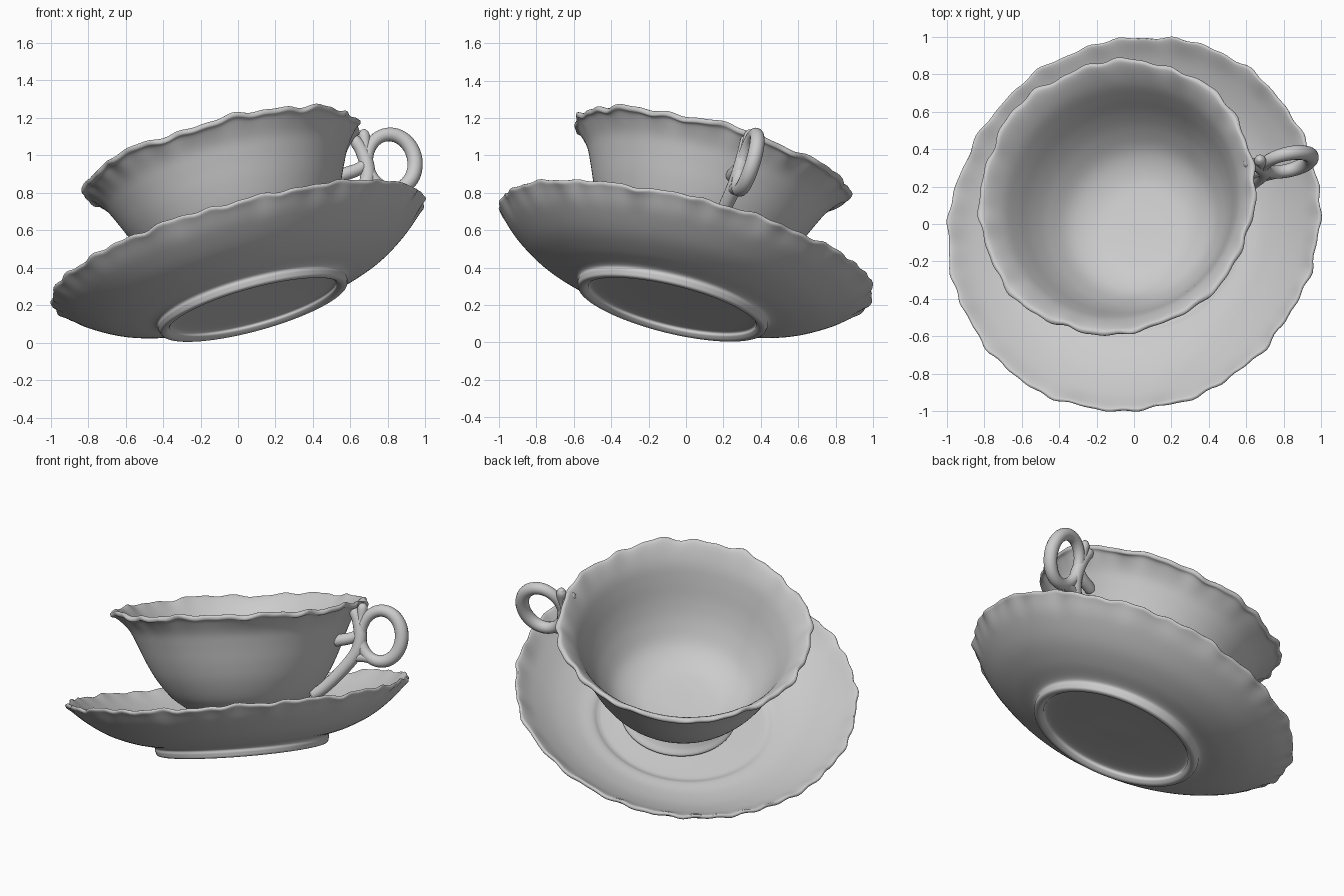
import bpy, bmesh, math, random
from mathutils import Vector, Matrix

if "Cube" in bpy.data.objects:
    bpy.data.objects.remove(bpy.data.objects["Cube"])

random.seed(4)
SEG = 216


def frame(origin, axis):
    """Tilted local frame whose z runs along the axis."""
    q = Vector((0, 0, 1)).rotation_difference(Vector(axis).normalized())
    return Matrix.Translation(origin) @ q.to_matrix().to_4x4()


def spline(pts, n):
    """Smooth Catmull-Rom curve through the points."""
    p = [Vector(v) for v in pts]
    p = [2 * p[0] - p[1]] + p + [2 * p[-1] - p[-2]]
    out = []
    for i in range(1, len(p) - 2):
        a, b, c, d = p[i - 1:i + 3]
        for k in range(n):
            t = k / n
            out.append(0.5 * (2 * b + (c - a) * t + (2 * a - 5 * b + 4 * c - d) * t * t
                              + (3 * b - a - 3 * c + d) * t ** 3))
    return out + [p[-2]]


def scallop_wave(lobes):
    """Irregular scalloped edge as a sum of seeded waves."""
    terms = [(k, a, random.uniform(0, 6.28)) for k, a in lobes]
    return lambda t: sum(a * math.sin(k * t + ph) for k, a, ph in terms)


def finish(bm, name, matrix):
    bmesh.ops.recalc_face_normals(bm, faces=bm.faces)
    me = bpy.data.meshes.new(name)
    bm.to_mesh(me)
    bm.free()
    ob = bpy.data.objects.new(name, me)
    ob.matrix_world = matrix
    bpy.context.collection.objects.link(ob)
    for f in me.polygons:
        f.use_smooth = True
    return ob


def lathe(name, profile, matrix, edge_r, fade, wave_r, wave_h, sag=0.0):
    """Revolve a profile from axis to axis, ruffling the rim; sag lowers its far side."""
    bm = bmesh.new()
    prof = spline(profile, 5)
    rings = []
    for p in prof[1:-1]:
        w = max(0.0, 1 - (edge_r - p.x) / fade) ** 2
        s = sag * max(0.0, (p.x - 0.55) / (edge_r - 0.55))
        ring = []
        for i in range(SEG):
            t = 2 * math.pi * i / SEG
            r = p.x + w * wave_r(t)
            h = p.y + w * wave_h(t) - s * max(0.0, math.cos(t - 2.41)) ** 2
            ring.append(bm.verts.new((r * math.cos(t), r * math.sin(t), h)))
        rings.append(ring)
    for a, b in zip(rings, rings[1:]):
        for i in range(SEG):
            j = (i + 1) % SEG
            bm.faces.new((a[i], a[j], b[j], b[i]))
    for ring, p in ((rings[0], prof[0]), (rings[-1], prof[-1])):
        c = bm.verts.new((0, 0, p.y))
        for i in range(SEG):
            bm.faces.new((ring[i], ring[(i + 1) % SEG], c))
    return finish(bm, name, matrix)


def tube(name, path, matrix, closed=False):
    """Round tube along (radius, height, thickness) points in the handle plane."""
    pts = path if closed else spline(path, 6)
    bm = bmesh.new()
    rings, n, sides = [], len(pts), 16
    for i, p in enumerate(pts):
        a = pts[(i - 1) % n] if closed else pts[max(i - 1, 0)]
        b = pts[(i + 1) % n] if closed else pts[min(i + 1, n - 1)]
        d = Vector((b[0] - a[0], b[1] - a[1])).normalized()
        ring = []
        for k in range(sides):
            t = 2 * math.pi * k / sides
            u, v = p[2] * math.cos(t), p[2] * math.sin(t)
            ring.append(bm.verts.new((p[0] - d.y * u, v, p[1] + d.x * u)))
        rings.append(ring)
    for i in range(n if closed else n - 1):
        a, b = rings[i], rings[(i + 1) % n]
        for k in range(sides):
            j = (k + 1) % sides
            bm.faces.new((a[k], a[j], b[j], b[k]))
    if not closed:
        bm.faces.new(rings[0])
        bm.faces.new(rings[-1])
    return finish(bm, name, matrix)


saucer_frame = frame((0.086, -0.077, 0.182), (-0.258, 0.23, 0.938))
cup_frame = frame((0.086, -0.046, 0.305), (-0.24, 0.26, 0.935))

# Saucer: foot ring, shallow bowl, thin ruffled rim
lathe("saucer",
      [(0, 0.04), (0.25, 0.04), (0.44, 0.035), (0.462, 0.012), (0.485, -0.004), (0.512, 0.0),
       (0.522, 0.025), (0.535, 0.055), (0.66, 0.09), (0.80, 0.15), (0.93, 0.24), (1.005, 0.314),
       (1.028, 0.338), (1.025, 0.353), (1.005, 0.348), (0.92, 0.278), (0.79, 0.198), (0.65, 0.142),
       (0.55, 0.123), (0.51, 0.106), (0.46, 0.102), (0.25, 0.107), (0, 0.107)],
      saucer_frame, 1.028, 0.12,
      scallop_wave([(6, 0.003), (15, 0.004), (26, 0.004), (41, 0.004)]),
      scallop_wave([(6, 0.003), (14, 0.005), (25, 0.005), (43, 0.004)]), 0.045)

# Cup: flared foot, rounded bowl, flaring ruffled lip
lathe("cup",
      [(0, 0.03), (0.25, 0.025), (0.31, 0.0), (0.335, -0.005), (0.345, 0.012), (0.315, 0.045),
       (0.295, 0.085), (0.335, 0.125), (0.43, 0.20), (0.515, 0.31), (0.575, 0.42), (0.628, 0.54),
       (0.67, 0.625), (0.73, 0.697), (0.757, 0.712), (0.76, 0.732), (0.738, 0.738), (0.695, 0.698),
       (0.645, 0.63), (0.60, 0.54), (0.545, 0.42), (0.48, 0.31), (0.39, 0.205), (0.27, 0.145),
       (0.14, 0.128), (0, 0.125)],
      cup_frame, 0.757, 0.12,
      scallop_wave([(4, 0.004), (8, 0.006), (19, 0.005), (31, 0.004)]),
      scallop_wave([(5, 0.005), (8, 0.006), (17, 0.006), (29, 0.004)]))

# Handle: loop, branch-like spine and little twig stubs
hf = saucer_frame @ Matrix.Rotation(math.radians(14.5), 4, 'Z')
loop = []
for i in range(48):
    t = 2 * math.pi * i / 48
    u, v = 0.132 * math.cos(t), 0.155 * math.sin(t)
    loop.append((0.95 + u * 0.97 + v * 0.22, 0.638 + v * 0.97 - u * 0.22,
                 0.037 + 0.004 * math.cos(t)))
tube("handle_loop", loop, hf, True)
tube("handle_branch", [(0.48, 0.30, 0.034), (0.56, 0.345, 0.036), (0.69, 0.45, 0.038),
                       (0.785, 0.55, 0.040), (0.815, 0.64, 0.040), (0.81, 0.73, 0.036),
                       (0.79, 0.79, 0.032), (0.765, 0.825, 0.018)], hf)
tube("handle_thorn", [(0.815, 0.70, 0.032), (0.835, 0.76, 0.03), (0.845, 0.815, 0.03),
                      (0.847, 0.842, 0.014)], hf)
tube("handle_stub", [(0.82, 0.66, 0.03), (0.76, 0.635, 0.034), (0.69, 0.625, 0.036),
                     (0.655, 0.62, 0.034)], hf)
tube("handle_brace", [(0.76, 0.52, 0.03), (0.84, 0.515, 0.032), (0.91, 0.49, 0.032)], hf)
